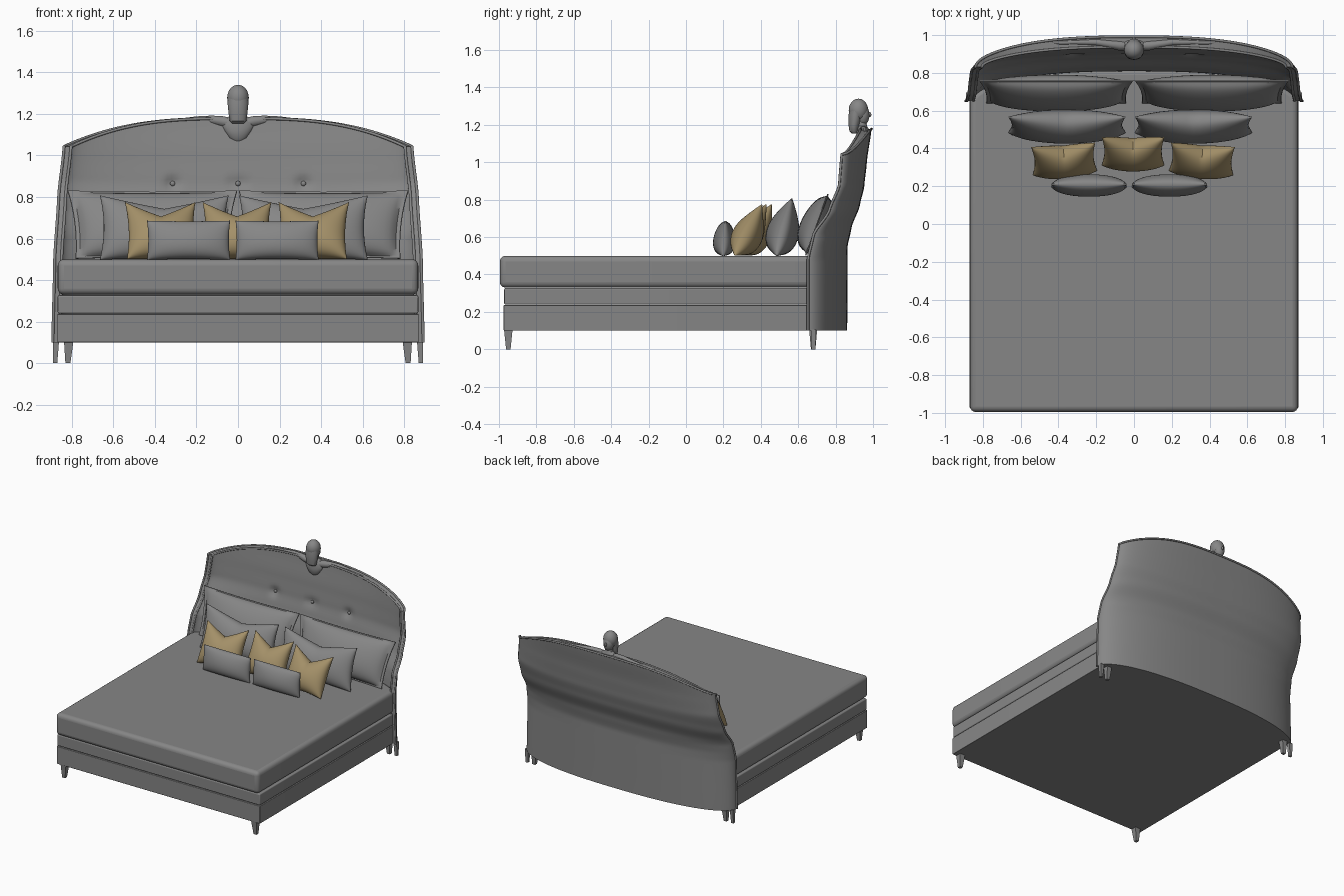
import bpy, bmesh, math
from mathutils import Matrix, Vector

if "Cube" in bpy.data.objects:
    bpy.data.objects.remove(bpy.data.objects["Cube"])


def material(name, rgb):
    m = bpy.data.materials.new(name)
    m.diffuse_color = (*rgb, 1)
    m.use_nodes = True
    m.node_tree.nodes["Principled BSDF"].inputs["Base Color"].default_value = m.diffuse_color
    return m


GREY = material("grey fabric", (0.24, 0.24, 0.24))
TAN = material("tan fabric", (0.37, 0.28, 0.14))


def finish(name, bm, mat=GREY):
    bmesh.ops.recalc_face_normals(bm, faces=bm.faces)
    me = bpy.data.meshes.new(name)
    bm.to_mesh(me)
    bm.free()
    me.materials.append(mat)
    ob = bpy.data.objects.new(name, me)
    bpy.context.collection.objects.link(ob)
    return ob


def loft(name, rings, segs=24, start=0.0):
    """Skin horizontal elliptical rings given as (x, y, z, rx, ry)."""
    bm = bmesh.new()
    rows = [[bm.verts.new((x + rx * math.cos(start + 2 * math.pi * i / segs),
                           y + ry * math.sin(start + 2 * math.pi * i / segs), z))
             for i in range(segs)] for x, y, z, rx, ry in rings]
    for a, b in zip(rows, rows[1:]):
        for i in range(segs):
            j = (i + 1) % segs
            bm.faces.new((a[i], a[j], b[j], b[i]))
    bm.faces.new(rows[0])
    bm.faces.new(rows[-1])
    return finish(name, bm)


def ball(name, loc, radii):
    bm = bmesh.new()
    bmesh.ops.create_uvsphere(bm, u_segments=24, v_segments=16, radius=1,
                              matrix=Matrix.Translation(loc) @ Matrix.Diagonal((*radii, 1)))
    return finish(name, bm)


def tube(name, pts, radius):
    """Round tube through points (x, y, z, relative radius)."""
    cu = bpy.data.curves.new(name, 'CURVE')
    cu.dimensions = '3D'
    cu.bevel_depth = radius
    cu.bevel_resolution = 3
    cu.use_fill_caps = True
    sp = cu.splines.new('POLY')
    sp.points.add(len(pts) - 1)
    for p, (x, y, z, r) in zip(sp.points, pts):
        p.co = (x, y, z, 1)
        p.radius = r
    cu.materials.append(GREY)
    ob = bpy.data.objects.new(name, cu)
    bpy.context.collection.objects.link(ob)


def interp(table, z):
    for (z0, a), (z1, b) in zip(table, table[1:]):
        if z <= z1:
            t = max(0, (z - z0) / (z1 - z0))
            return a + (b - a) * t * t * (3 - 2 * t) * 0.4 + (b - a) * t * 0.6
    return table[-1][1]


def arc(t, w, yw, yb):
    """Curved plan of the headboard: wing tips at yw, middle at yb."""
    s = math.sin(t)
    return math.copysign(abs(s) ** 0.8, s) * w, yw + (yb - yw) * max(0, math.cos(t))


def prism(name, w, y0, yw, yb, z0, z1, bevel):
    """Slab with a straight front and the headboard curve at the rear."""
    n = 32
    pts = [(w, y0)] + [arc(math.pi / 2 - math.pi * i / n, w, yw, yb) for i in range(n + 1)] + [(-w, y0)]
    bm = bmesh.new()
    f = bm.faces.new([bm.verts.new((x, y, z0)) for x, y in pts])
    top = bmesh.ops.extrude_face_region(bm, geom=[f])
    bmesh.ops.translate(bm, vec=(0, 0, z1 - z0),
                        verts=[v for v in top['geom'] if isinstance(v, bmesh.types.BMVert)])
    ob = finish(name, bm)
    m = ob.modifiers.new("soft edge", 'BEVEL')
    m.width, m.segments, m.limit_method, m.angle_limit = bevel, 4, 'ANGLE', math.radians(50)
    return ob


# Bed base and mattress
prism("lower_base", 0.87, -0.975, 0.65, 0.85, 0.10, 0.236, 0.004)
prism("upper_base", 0.868, -0.972, 0.65, 0.84, 0.239, 0.327, 0.008)
prism("mattress", 0.868, -0.995, 0.65, 0.82, 0.33, 0.50, 0.03)

# Headboard profile tables: height against half width, middle y and wing tip y
WIDTH = [(0.1, 0.892), (0.5, 0.883), (0.8, 0.864), (1.04, 0.838), (1.2, 0.82)]
BACK = [(0.1, 0.862), (0.55, 0.864), (0.65, 0.885), (0.77, 0.93), (0.87, 0.953), (1.0, 0.967), (1.18, 0.992)]
WING = [(0.1, 0.652), (0.48, 0.652), (0.61, 0.68), (0.74, 0.765), (0.88, 0.82), (1.05, 0.832), (1.2, 0.84)]
BUTTONS = [(-0.315, 0.865), (0.0, 0.865), (0.315, 0.865)]


def board_point(t, v, inner):
    z_top = 1.178 - 0.135 * abs(math.sin(t)) ** 2.4
    z = 0.1 + v * (z_top - 0.1)
    d = 1.0 if inner else 0.0
    x, y = arc(t, interp(WIDTH, z) - 0.034 * d, interp(WING, z), interp(BACK, z) - 0.055 * d)
    if inner:  # tufted dents
        for bx, bz in BUTTONS:
            y += 0.022 * math.exp(-((x - bx) ** 2 + (z - bz) ** 2) / 0.03 ** 2)
    return Vector((x, y, z))


bm = bmesh.new()
NU, NV = 120, 60
sheets = []
for inner in (False, True):
    g = [[bm.verts.new(board_point(-math.pi / 2 + math.pi * i / NU, j / NV, inner))
          for j in range(NV + 1)] for i in range(NU + 1)]
    for i in range(NU):
        for j in range(NV):
            bm.faces.new((g[i][j], g[i + 1][j], g[i + 1][j + 1], g[i][j + 1]))
    sheets.append([g[0][j] for j in range(NV)] + [g[i][NV] for i in range(NU)]
                  + [g[NU][j] for j in range(NV, 0, -1)] + [g[i][0] for i in range(NU, 0, -1)])
o, n = sheets
for k in range(len(o)):
    q = (k + 1) % len(o)
    bm.faces.new((o[k], o[q], n[q], n[k]))
finish("headboard", bm)

# Piping along the headboard rim, inner and outer
for label, inner in (("outer", False), ("inner", True)):
    path = [(-math.pi / 2, j / 40) for j in range(40)]
    path += [(-math.pi / 2 + math.pi * i / 80, 1) for i in range(81)]
    path += [(math.pi / 2, j / 40) for j in range(39, -1, -1)]
    tube(label + "_piping", [(*board_point(t, v, inner), 1) for t, v in path], 0.007)

for bx, bz in BUTTONS:
    y = interp(BACK, bz) - 0.055
    ball("tuft_button", (bx, y + 0.012, bz), (0.012, 0.008, 0.012))

# Tapered legs
for s in (-1, 1):
    for name, x, y, top, low in (("front_leg", 0.815, -0.95, 0.032, 0.017),
                                 ("rear_leg", 0.815, 0.68, 0.03, 0.017),
                                 ("headboard_leg", 0.876, 0.682, 0.02, 0.014)):
        loft(name, [(s * (x + 0.004), y, 0, low, low), (s * x, y, 0.105, top, top)], 4, math.pi / 4)

# Carved bust on the crest, facing the rear
ball("carved_head", (0, 0.922, 1.278), (0.052, 0.052, 0.062))
ball("carved_face", (0, 0.945, 1.252), (0.038, 0.036, 0.055))
ball("carved_nose", (0, 0.98, 1.255), (0.008, 0.011, 0.014))
loft("carved_hair", [(0, 0.900, 1.155, 0.030, 0.014), (0, 0.898, 1.165, 0.040, 0.024),
                     (0, 0.899, 1.20, 0.045, 0.030), (0, 0.907, 1.25, 0.050, 0.038),
                     (0, 0.915, 1.29, 0.048, 0.040)])
loft("carved_neck", [(0, 0.932, 1.065, 0.015, 0.008), (0, 0.935, 1.085, 0.045, 0.025),
                     (0, 0.94, 1.12, 0.068, 0.034), (0, 0.945, 1.155, 0.085, 0.034),
                     (0, 0.945, 1.178, 0.062, 0.03), (0, 0.942, 1.195, 0.028, 0.025),
                     (0, 0.938, 1.24, 0.025, 0.025)])
for s in (-1, 1):
    tube("carved_arm", [(s * 0.03, 0.945, 1.155, 1.0), (s * 0.08, 0.945, 1.165, 1.0),
                        (s * 0.13, 0.952, 1.172, 0.8), (s * 0.2, 0.962, 1.172, 0.65),
                        (s * 0.3, 0.962, 1.163, 0.5), (s * 0.39, 0.96, 1.156, 0.45),
                        (s * 0.46, 0.965, 1.148, 0.2)], 0.026)


def pillow(name, loc, hw, hh, th, lean, pinch, notch=0.0, flange=0.0, flare=0.0, yaw=0.0, mat=GREY):
    """Stuffed cushion with pointed corners, an optional chopped top and a flat flange."""
    bm = bmesh.new()
    N = 28
    for side in (-1, 1):
        g = []
        for i in range(N + 1):
            row = []
            for j in range(N + 1):
                u, v = (math.sin(math.pi * (k / N - 0.5)) for k in (i, j))
                x = u * hw * (1 - pinch * (1 - v * v)) * (1 + flare * v)
                z = v * hh * (1 - pinch * (1 - u * u))
                z -= notch * (1 - abs(u)) * ((1 + v) / 2) ** 2
                a, b = (min(1, abs(k) / (1 - flange)) for k in (u, v))
                y = th * ((1 - a * a) * (1 - b * b)) ** 0.45 * (1 - 0.2 * v)
                if 0 < i < N and 0 < j < N:
                    y = max(y, 0.004)
                row.append(bm.verts.new((x, side * y, z)))
            g.append(row)
        for i in range(N):
            for j in range(N):
                bm.faces.new((g[i][j], g[i + 1][j], g[i + 1][j + 1], g[i][j + 1]))
    bmesh.ops.remove_doubles(bm, verts=bm.verts, dist=0.0002)
    ob = finish(name, bm, mat)
    ob.location = loc
    ob.rotation_euler = (-math.radians(lean), 0, math.radians(yaw))


# Pillows, from the headboard forward
for s in (-1, 1):
    pillow("sleeping_pillow", (s * 0.412, 0.70, 0.667), 0.39, 0.175, 0.085, 20, 0.04, 0, 0.07, 0.05)
    pillow("square_pillow", (s * 0.335 - 0.02, 0.525, 0.653), 0.31, 0.16, 0.085, 15, 0.06, 0.06)
    pillow("tan_side_cushion", (s * 0.365 - 0.005, 0.345, 0.638), 0.17, 0.155, 0.08, 28, 0.08, 0.075,
           yaw=-4 * s, mat=TAN)
    pillow("lumbar_cushion", (s * 0.213 - 0.025, 0.205, 0.592), 0.20, 0.094, 0.058, 4, 0.03)
pillow("tan_middle_cushion", (-0.005, 0.385, 0.638), 0.165, 0.155, 0.08, 28, 0.08, 0.075, mat=TAN)

# Smooth shading with sharp edges kept
bpy.ops.object.select_all(action='DESELECT')
for ob in bpy.context.scene.objects:
    if ob.type == 'MESH':
        ob.select_set(True)
        bpy.context.view_layer.objects.active = ob
bpy.ops.object.shade_smooth_by_angle(angle=math.radians(40))
